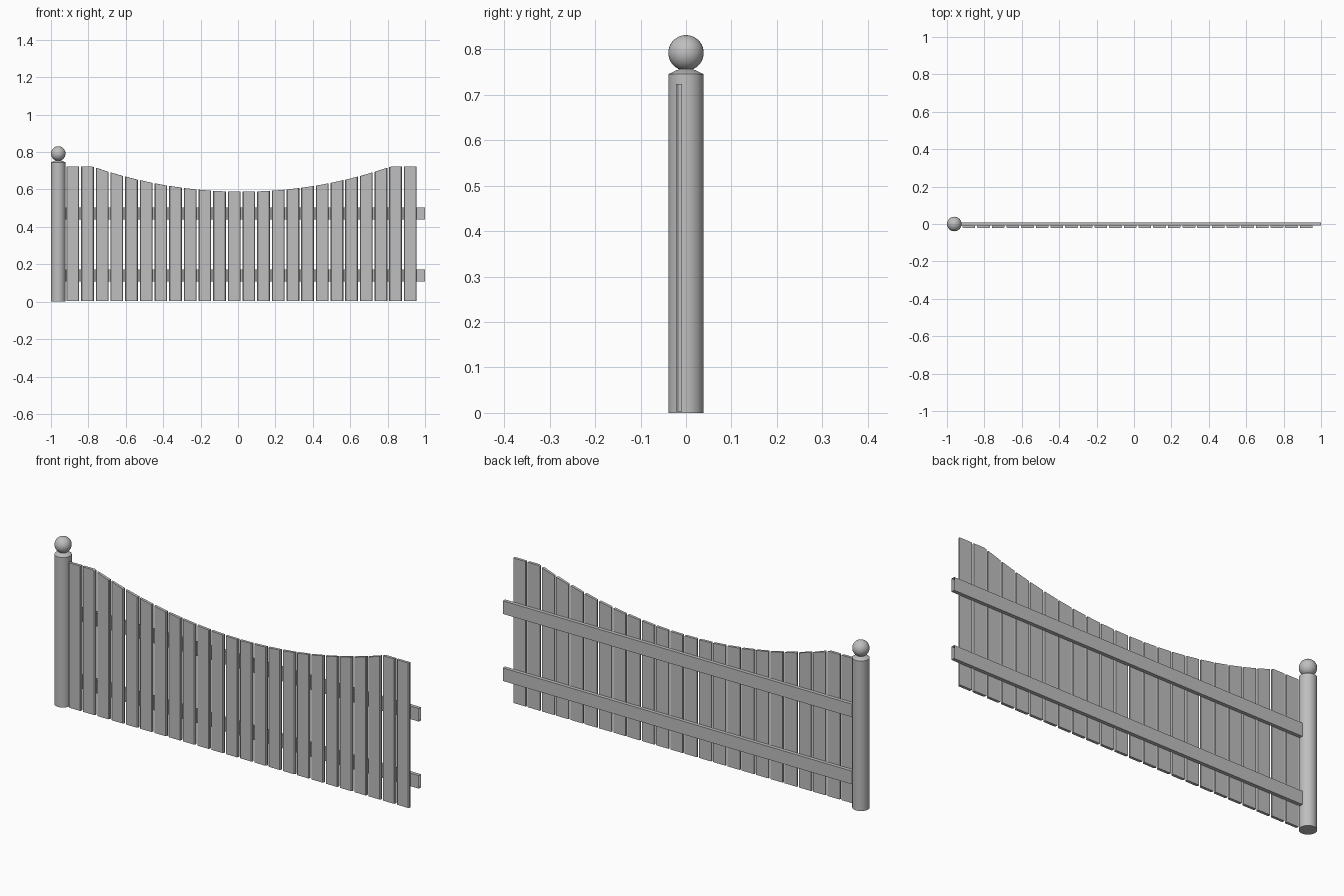
import bpy, bmesh, math
from mathutils import Matrix

cube = bpy.data.objects.get("Cube")
if cube:
    bpy.data.objects.remove(cube, do_unlink=True)

GREY = (0.52, 0.52, 0.52, 1.0)
mat = bpy.data.materials.new("plain grey")
mat.use_nodes = True
mat.diffuse_color = GREY
mat.node_tree.nodes["Principled BSDF"].inputs["Base Color"].default_value = GREY


def finish(name, bm, smooth=False):
    bmesh.ops.recalc_face_normals(bm, faces=bm.faces)
    mesh = bpy.data.meshes.new(name)
    bm.to_mesh(mesh)
    bm.free()
    mesh.materials.append(mat)
    obj = bpy.data.objects.new(name, mesh)
    bpy.context.collection.objects.link(obj)
    if smooth:
        bpy.ops.object.select_all(action='DESELECT')
        obj.select_set(True)
        bpy.context.view_layer.objects.active = obj
        bpy.ops.object.shade_smooth_by_angle(angle=math.radians(35))
    return obj


# Sagging top line of the fence, level beyond the ends of the arc
MID, HALF, LOW, HIGH = 0.019, 0.80, 0.588, 0.723
SAG = HIGH - LOW
RADIUS = (HALF ** 2 + SAG ** 2) / (2 * SAG)


def top_height(x):
    d = min(abs(x - MID), HALF)
    return LOW + RADIUS - math.sqrt(RADIUS ** 2 - d ** 2)


def add_plank(name, left, right):
    tops = [right, left]
    for corner in (MID - HALF, MID + HALF):
        if left < corner < right:
            tops.insert(1, corner)
    outline = [(left, 0.003), (right, 0.003)] + [(x, top_height(x)) for x in tops]
    centre = (left + right) / 2
    bm = bmesh.new()
    # back, shoulder and narrower front outlines give a small chamfer
    rings = []
    for y, inset in ((-0.009, 0), (-0.018, 0), (-0.0225, 0.004)):
        squeeze = 1 - inset / ((right - left) / 2)
        rings.append([bm.verts.new((centre + (x - centre) * squeeze, y, z)) for x, z in outline])
    n = len(outline)
    for a, b in zip(rings, rings[1:]):
        for i in range(n):
            j = (i + 1) % n
            bm.faces.new((a[i], a[j], b[j], b[i]))
    bm.faces.new(rings[0])
    bm.faces.new(rings[-1])
    finish(name, bm)


# Row of planks
COUNT, WIDTH, START, END = 24, 0.068, -0.917, 0.955
pitch = (END - START - WIDTH) / (COUNT - 1)
for i in range(COUNT):
    left = START + i * pitch
    add_plank(f"plank_{i + 1}", left, left + WIDTH)


# Two hollow rails behind the planks, open at the ends
def add_rail(name, low, high):
    bm = bmesh.new()
    bmesh.ops.create_cube(bm, size=1)
    ends = [f for f in bm.faces if abs(f.normal.x) > 0.5]
    bmesh.ops.delete(bm, geom=ends, context='FACES_ONLY')
    x0, x1 = -0.95, 1.0
    bm.transform(Matrix.Translation(((x0 + x1) / 2, 0, (low + high) / 2))
                 @ Matrix.Diagonal((x1 - x0, 0.0176, high - low, 1)))
    finish(name, bm)


add_rail("lower_rail", 0.107, 0.172)
add_rail("upper_rail", 0.440, 0.505)

# Round post with a shallow conical top
POST_X, POST_R, POST_H = -0.961, 0.039, 0.745
bm = bmesh.new()
bmesh.ops.create_cone(bm, cap_ends=True, segments=32, radius1=POST_R, radius2=POST_R, depth=POST_H,
                      matrix=Matrix.Translation((POST_X, 0, POST_H / 2)))
top = [f for f in bm.faces if f.normal.z > 0.9]
cap = bmesh.ops.extrude_face_region(bm, geom=top)
bmesh.ops.delete(bm, geom=top, context='FACES_ONLY')
for v in (g for g in cap["geom"] if isinstance(g, bmesh.types.BMVert)):
    v.co.x = POST_X + (v.co.x - POST_X) * 0.4
    v.co.y *= 0.4
    v.co.z += 0.011
finish("post", bm, smooth=True)

# Ball finial
bm = bmesh.new()
bmesh.ops.create_uvsphere(bm, u_segments=32, v_segments=20, radius=POST_R,
                          matrix=Matrix.Translation((POST_X, 0, 0.792)))
finish("ball_finial", bm, smooth=True)
